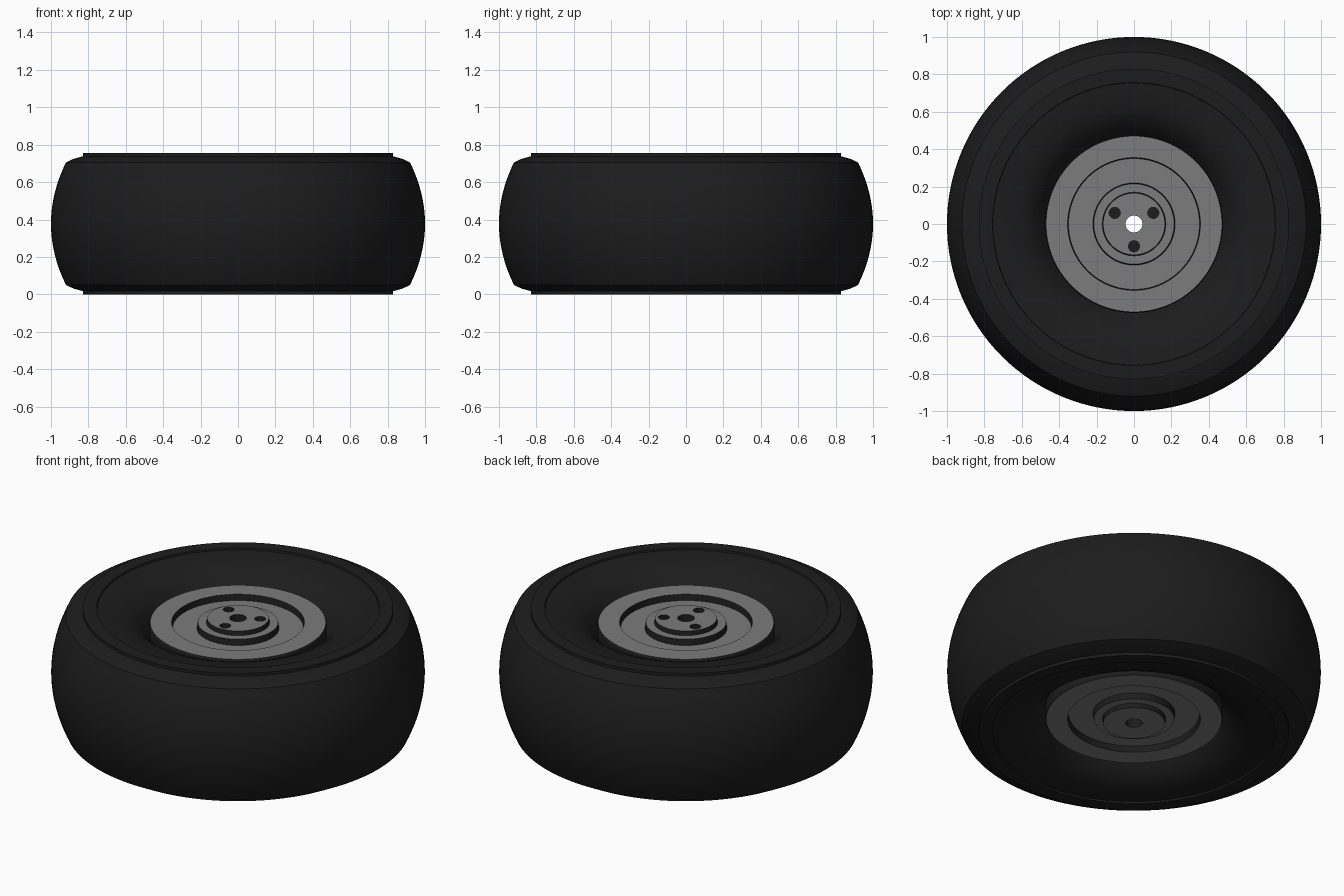
import bpy, bmesh, math

if "Cube" in bpy.data.objects:
    bpy.data.objects.remove(bpy.data.objects["Cube"])

MID = 0.3775  # mirror plane of the wheel


def mat(name, v):
    m = bpy.data.materials.new(name)
    m.diffuse_color = (v, v, v, 1)
    m.use_nodes = True
    m.node_tree.nodes["Principled BSDF"].inputs["Base Color"].default_value = m.diffuse_color
    return m


rubber = mat("rubber", 0.012)
metal = mat("metal", 0.2)


def lathe(name, half, mats, segs=128, angle=25):
    """Spin an upper half profile (r, z), mirrored about MID, into a closed ring."""
    prof = half + [(r, 2 * MID - z) for r, z in reversed(half) if abs(z - MID) > 1e-6]
    bm = bmesh.new()
    rings = []
    for r, z in prof:
        rings.append([bm.verts.new((r * math.cos(2 * math.pi * i / segs),
                                    r * math.sin(2 * math.pi * i / segs), z)) for i in range(segs)])
    for a, b in zip(rings, rings[1:] + rings[:1]):
        for i in range(segs):
            j = (i + 1) % segs
            bm.faces.new((a[i], a[j], b[j], b[i]))
    bmesh.ops.recalc_face_normals(bm, faces=bm.faces)
    me = bpy.data.meshes.new(name)
    # upright walls take the last material
    for f in bm.faces:
        f.material_index = len(mats) - 1 if abs(f.normal.z) < 0.5 else 0
    bm.to_mesh(me)
    bm.free()
    for m in mats:
        me.materials.append(m)
    ob = bpy.data.objects.new(name, me)
    bpy.context.collection.objects.link(ob)
    bpy.context.view_layer.objects.active = ob
    ob.select_set(True)
    bpy.ops.object.shade_smooth_by_angle(angle=math.radians(angle))
    ob.select_set(False)
    return ob


# Tyre: inner sidewall, raised ring, shoulder, crowned tread
tyre = [(0.46, 0.58), (0.475, 0.60), (0.50, 0.638), (0.53, 0.672), (0.57, 0.703),
        (0.62, 0.725), (0.68, 0.738), (0.754, 0.745), (0.756, 0.755), (0.83, 0.755),
        (0.83, 0.738), (0.88, 0.724), (0.92, 0.705)]
for i in range(1, 9):
    t = 1 - i / 8
    tyre.append((1 - 0.08 * t * t, MID + 0.3275 * t))
lathe("tyre", tyre, [rubber])

# Hub: face plate, ring recess, boss, centre nub, through bore
hub = [(0.045, 0.695), (0.165, 0.695), (0.17, 0.67), (0.215, 0.67), (0.22, 0.635),
       (0.35, 0.635), (0.355, 0.67), (0.47, 0.67), (0.475, 0.66)]
hub_ob = lathe("hub", hub, [metal, rubber])

# Three blind bolt holes in the top of the nub
bm = bmesh.new()
for k in range(3):
    a = math.radians(30 + 120 * k)
    res = bmesh.ops.create_cone(bm, cap_ends=True, segments=32, radius1=0.03, radius2=0.03, depth=0.2)
    bmesh.ops.translate(bm, verts=res["verts"],
                        vec=(0.119 * math.cos(a), 0.119 * math.sin(a), 0.70))
me = bpy.data.meshes.new("bolt_hole_cutter")
bm.to_mesh(me)
bm.free()
me.materials.append(rubber)
cutter = bpy.data.objects.new("bolt_hole_cutter", me)
bpy.context.collection.objects.link(cutter)
cutter.hide_render = True
cutter.hide_viewport = True
mod = hub_ob.modifiers.new("bolt_holes", "BOOLEAN")
mod.operation = "DIFFERENCE"
mod.object = cutter
mod.solver = "EXACT"
mod.material_mode = "TRANSFER"
